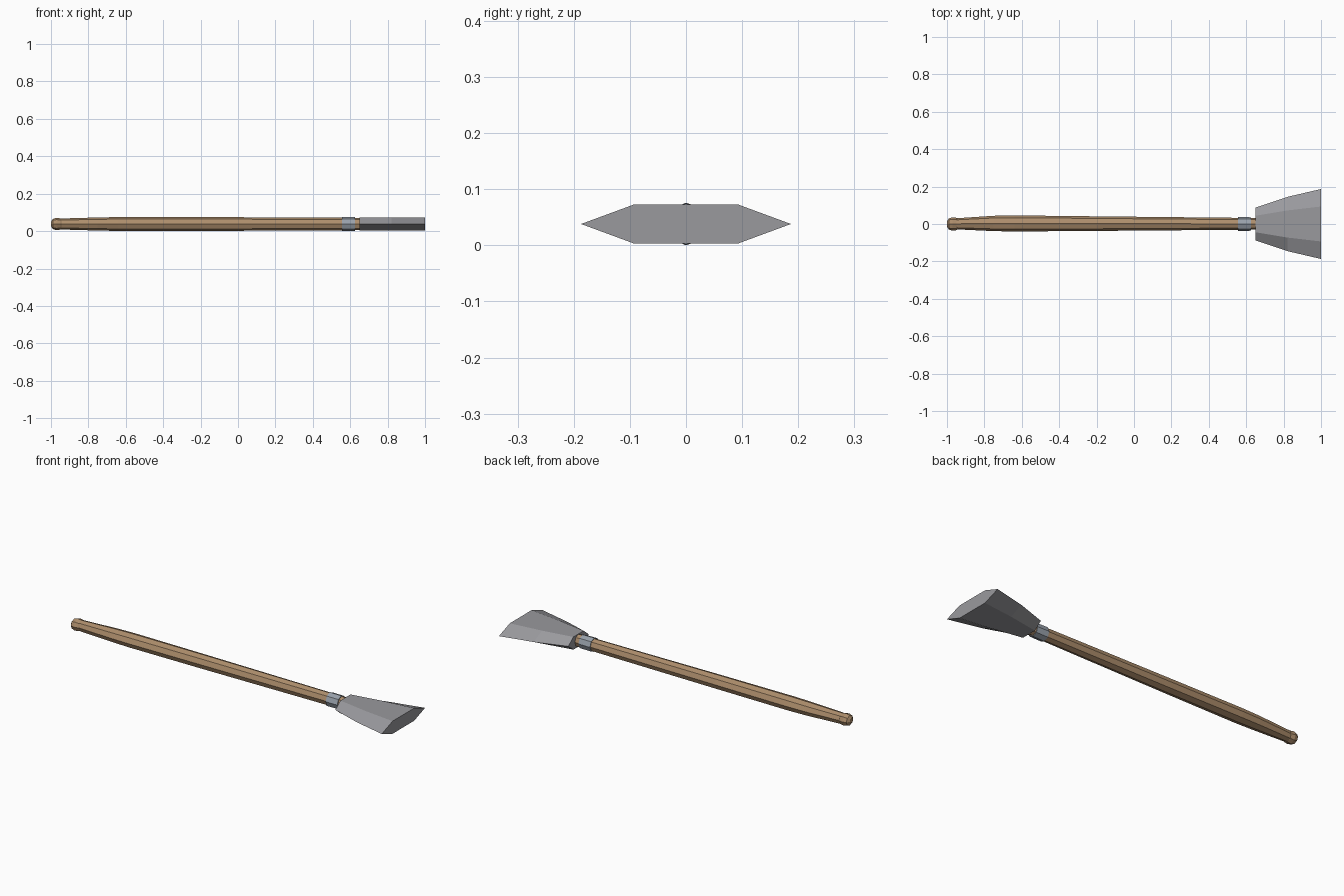
import bpy, bmesh, math

if "Cube" in bpy.data.objects:
    bpy.data.objects.remove(bpy.data.objects["Cube"])

CZ = 0.038


def material(name, rgb):
    m = bpy.data.materials.new(name)
    m.diffuse_color = (*rgb, 1)
    m.use_nodes = True
    m.node_tree.nodes["Principled BSDF"].inputs["Base Color"].default_value = m.diffuse_color
    return m


def loft(name, rings, sides, mat, turn=0.0):
    """Skin rings of (x, y centre, y radius, z radius) along x, capped at both ends."""
    bm = bmesh.new()
    loops = []
    for x, cy, ry, rz in rings:
        loop = []
        for i in range(sides):
            a = turn + 2 * math.pi * i / sides
            loop.append(bm.verts.new((x, cy + ry * math.cos(a), CZ + rz * math.sin(a))))
        loops.append(loop)
    for a, b in zip(loops, loops[1:]):
        for i in range(sides):
            j = (i + 1) % sides
            bm.faces.new((a[i], a[j], b[j], b[i]))
    bm.faces.new(loops[0])
    bm.faces.new(loops[-1])
    bmesh.ops.recalc_face_normals(bm, faces=bm.faces)
    mesh = bpy.data.meshes.new(name)
    bm.to_mesh(mesh)
    bm.free()
    mesh.materials.append(mat)
    obj = bpy.data.objects.new(name, mesh)
    bpy.context.collection.objects.link(obj)
    return obj


wood = material("wood", (0.42, 0.27, 0.15))
steel = material("steel", (0.32, 0.32, 0.34))
sleeve = material("sleeve_steel", (0.32, 0.36, 0.41))

# Long octagonal handle, swelling at the grip
loft("handle", [(-0.96, 0.001, 0.029, 0.029), (-0.75, 0.003, 0.041, 0.035),
                (-0.64, 0.003, 0.043, 0.037), (-0.20, 0.002, 0.039, 0.037),
                (0.56, 0.001, 0.032, 0.034), (0.66, 0.001, 0.031, 0.033)], 8, wood)

# Rounded butt knob
loft("butt_knob", [(-1.0, 0, 0.014, 0.012), (-0.99, 0, 0.030, 0.027),
                   (-0.97, 0, 0.036, 0.033), (-0.95, 0, 0.033, 0.030),
                   (-0.94, 0, 0.026, 0.024)], 8, wood)

# Metal ferrule
loft("ferrule", [(0.555, 0, 0.037, 0.038), (0.625, 0, 0.036, 0.037)], 8, sleeve)

# Flaring six-sided blade
h = 0.0345 / math.sin(math.pi / 3)
loft("blade", [(0.65, 0, 0.088, h), (0.82, 0, 0.145, h), (1.0, 0, 0.187, h)], 6, steel)
